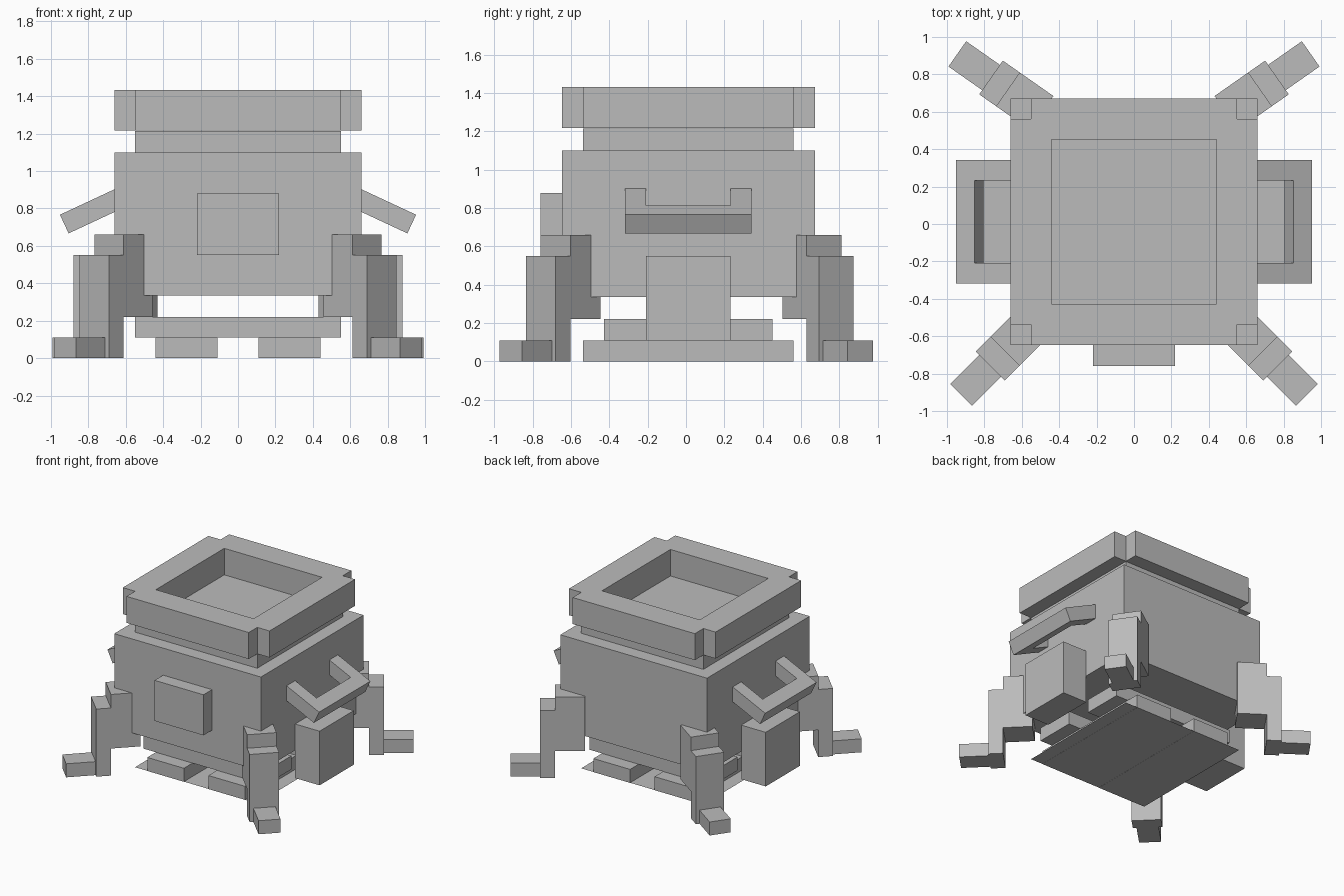
import bpy, bmesh, math
from mathutils import Matrix, Vector

if "Cube" in bpy.data.objects:
    bpy.data.objects.remove(bpy.data.objects["Cube"])

U = 0.11      # block size everything snaps to
CY = 0.012    # pot centre along y

grey = bpy.data.materials.new("iron grey")
grey.diffuse_color = (0.5, 0.5, 0.5, 1)
grey.use_nodes = True
grey.node_tree.nodes["Principled BSDF"].inputs["Base Color"].default_value = grey.diffuse_color


def link(name, mesh):
    mesh.materials.clear()
    mesh.materials.append(grey)
    ob = bpy.data.objects.new(name, mesh)
    bpy.context.collection.objects.link(ob)
    return ob


def boxes(name, parts, matrix=Matrix()):
    """One object from boxes given as (low corner, high corner) in block units."""
    bm = bmesh.new()
    for lo, hi in parts:
        lo, hi = Vector(lo) * U, Vector(hi) * U
        m = Matrix.Translation((lo + hi) / 2) @ Matrix.Diagonal((*(hi - lo), 1))
        bmesh.ops.create_cube(bm, size=1, matrix=matrix @ m)
    mesh = bpy.data.meshes.new(name)
    bm.to_mesh(mesh)
    bm.free()
    return link(name, mesh)


centre = Matrix.Translation((0, CY, 0))

# Pot body, neck (its top is the floor inside the rim) and front plaque
boxes("pot_body", [((-6, -6, 3.05), (6, 6, 10))], centre)
boxes("pot_neck", [((-5, -5, 10), (5, 5, 11.05))], centre)
boxes("front_plaque", [((-2, -7, 5), (2, -6, 8))], centre)

# Rim: square ring with notched corners, from a filled and extruded outline
curve = bpy.data.curves.new("rim_outline", 'CURVE')
curve.dimensions = '2D'
curve.fill_mode = 'BOTH'
curve.extrude = U * 0.98
outer = []
for k in range(4):
    c, s = [(1, 0), (0, 1), (-1, 0), (0, -1)][k]
    outer += [(x * c - y * s, x * s + y * c) for x, y in ((6, -5), (6, 5), (5, 5))]
for pts in (outer, [(4, 4), (-4, 4), (-4, -4), (4, -4)]):
    sp = curve.splines.new('POLY')
    sp.points.add(len(pts) - 1)
    for p, (x, y) in zip(sp.points, pts):
        p.co = (x * U, y * U, 0, 1)
    sp.use_cyclic_u = True
tmp = bpy.data.objects.new("rim_outline", curve)
bpy.context.collection.objects.link(tmp)
bpy.context.view_layer.update()
dg = bpy.context.evaluated_depsgraph_get()
rim = bpy.data.meshes.new_from_object(tmp.evaluated_get(dg))
bpy.data.objects.remove(tmp)
bm = bmesh.new()
bm.from_mesh(rim)
bmesh.ops.remove_doubles(bm, verts=bm.verts, dist=1e-4)
bmesh.ops.recalc_face_normals(bm, faces=bm.faces)
for f in bm.faces:
    f.smooth = False
bmesh.ops.translate(bm, verts=bm.verts, vec=(0, CY, 1.325))
bm.to_mesh(rim)
bm.free()
link("pot_rim", rim)

# Fire base: flat ash sheet with two crossed layers of logs
ash = bpy.data.meshes.new("ash_sheet")
bm = bmesh.new()
bmesh.ops.create_grid(bm, x_segments=1, y_segments=1, size=5 * U,
                      matrix=Matrix.Translation((0, CY, 0.001)))
bm.to_mesh(ash)
bm.free()
link("ash_sheet", ash)
boxes("lower_logs", [((a, -5, 0), (a + 3, 5, 1)) for a in (-4, 1)], centre)
boxes("upper_logs", [((-5, a, 1), (5, a + 3, 2)) for a in (-4, 1)], centre)

# Side boxes and drooping handles
for side, turn in (("right", 0), ("left", math.pi)):
    spin = centre @ Matrix.Rotation(turn, 4, 'Z')
    boxes(side + "_box", [((6, -2, 1), (8, 2, 5))], spin)
    tilt = spin @ Matrix.Translation((0.653, 0, 0.906)) @ Matrix.Rotation(math.radians(25), 4, 'Y')
    boxes(side + "_handle", [((0, -3, -1), (2, -2, 0)), ((0, 2, -1), (2, 3, 0)),
                             ((2, -3, -1), (3, 3, 0))], tilt)

# Legs: thigh, shin and foot pointing outwards from each corner
leg = [((0, -1, 2), (2, 1, 6)), ((2, -1, 0), (3, 1, 5)), ((3, -.75, 0), (5, .75, 1))]
for end, x, y, ang in (("front", 0.535, -0.525, -45), ("back", 0.494, 0.594, 35)):
    for side, s in (("right", 1), ("left", -1)):
        a = ang if s > 0 else 180 - ang
        boxes(f"{end}_{side}_leg", leg,
              Matrix.Translation((s * x, y, 0)) @ Matrix.Rotation(math.radians(a), 4, 'Z'))
